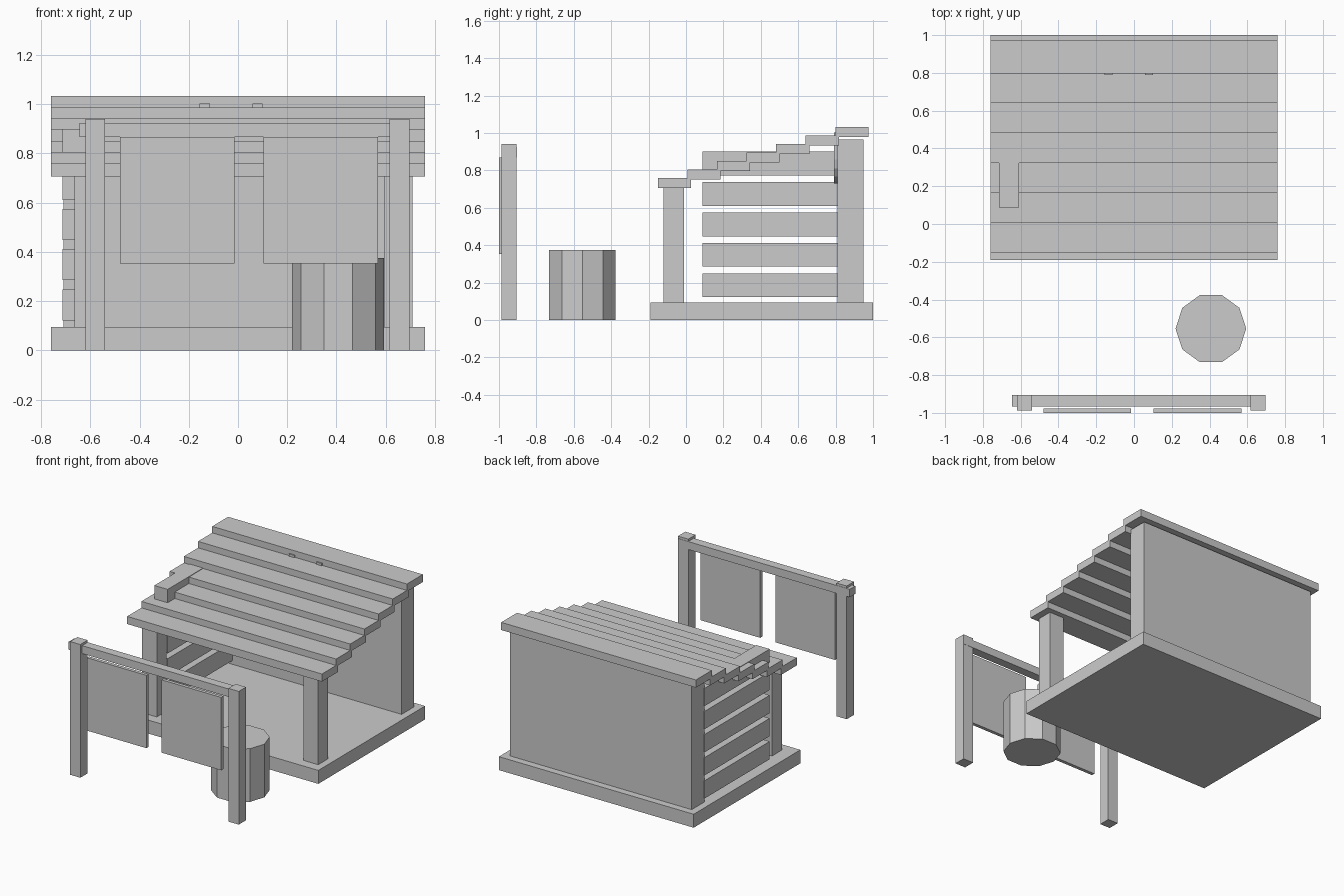
import bpy, bmesh, math

if "Cube" in bpy.data.objects:
    bpy.data.objects.remove(bpy.data.objects["Cube"])


def box(name, x0, x1, y0, y1, z0, z1):
    bm = bmesh.new()
    bmesh.ops.create_cube(bm, size=1)
    for v in bm.verts:
        v.co.x = x1 if v.co.x > 0 else x0
        v.co.y = y1 if v.co.y > 0 else y0
        v.co.z = z1 if v.co.z > 0 else z0
    return link(name, bm)


def link(name, bm):
    bmesh.ops.recalc_face_normals(bm, faces=bm.faces[:])
    me = bpy.data.meshes.new(name)
    bm.to_mesh(me)
    bm.free()
    ob = bpy.data.objects.new(name, me)
    bpy.context.collection.objects.link(ob)
    return ob


# Shelter floor, back wall and front posts
box("floor", -0.76, 0.76, -0.19, 1.0, 0, 0.095)
box("back_wall", -0.71, 0.71, 0.81, 0.95, 0.095, 0.965)
box("left_front_post", -0.665, -0.55, -0.12, -0.01, 0.095, 0.708)
box("right_front_post", 0.595, 0.71, -0.12, -0.01, 0.095, 0.708)

# Stepped roof planks
for i in range(7):
    y, z = -0.15 + 0.158 * i, 0.706 + 0.0455 * i
    box("roof_plank", -0.76, 0.76, y, y + 0.177, z, z + 0.054)

# Slats on the left side; the top one pokes through the roof
for i in range(5):
    z = 0.122 + 0.163 * i
    box("side_slat", -0.714, -0.61, 0.087, 0.812, z, z + 0.126)

# U-shaped wall hanging, its two tips rising through the roof
cx, r_out, r_in, zc, top = -0.028, 0.128, 0.086, 0.858, 1.004
arc = [math.pi + math.pi * k / 8 for k in range(9)]
outer = ([(cx - r_out, top)]
         + [(cx + r_out * math.cos(a), zc + r_out * math.sin(a)) for a in arc]
         + [(cx + r_out, top)])
inner = ([(cx - r_in, top)]
         + [(cx + r_in * math.cos(a), zc + r_in * math.sin(a)) for a in arc]
         + [(cx + r_in, top)])
bm = bmesh.new()
vo = [bm.verts.new((x, 0.79, z)) for x, z in outer]
vi = [bm.verts.new((x, 0.79, z)) for x, z in inner]
faces = [bm.faces.new((vo[k], vo[k + 1], vi[k + 1], vi[k]))
         for k in range(len(vo) - 1)]
ext = bmesh.ops.extrude_face_region(bm, geom=faces, use_keep_orig=True)
for g in ext["geom"]:
    if isinstance(g, bmesh.types.BMVert):
        g.co.y = 0.815
link("wall_horseshoe", bm)

# Free-standing frame with two hanging panels
box("frame_left_post", -0.62, -0.54, -0.987, -0.906, 0, 0.94)
box("frame_right_post", 0.616, 0.697, -0.987, -0.906, 0, 0.94)
box("frame_beam", -0.645, 0.695, -0.966, -0.904, 0.868, 0.924)
for x in (-0.48, 0.104):
    box("hanging_panel", x, x + 0.465, -1.0, -0.976, 0.354, 0.868)

# Ten-sided stump
bm = bmesh.new()
bmesh.ops.create_cone(bm, cap_ends=True, segments=10, radius1=0.187,
                      radius2=0.187, depth=0.375)
top_angle = max(math.atan2(v.co.y, v.co.x) for v in bm.verts)
# turn the ring so that one corner points along x
step = math.pi / 5
turn = -(top_angle % step)
for v in bm.verts:
    x, y = v.co.x, v.co.y
    v.co.x = x * math.cos(turn) - y * math.sin(turn) + 0.407
    v.co.y = x * math.sin(turn) + y * math.cos(turn) - 0.554
    v.co.z += 0.1875
link("stump", bm)
